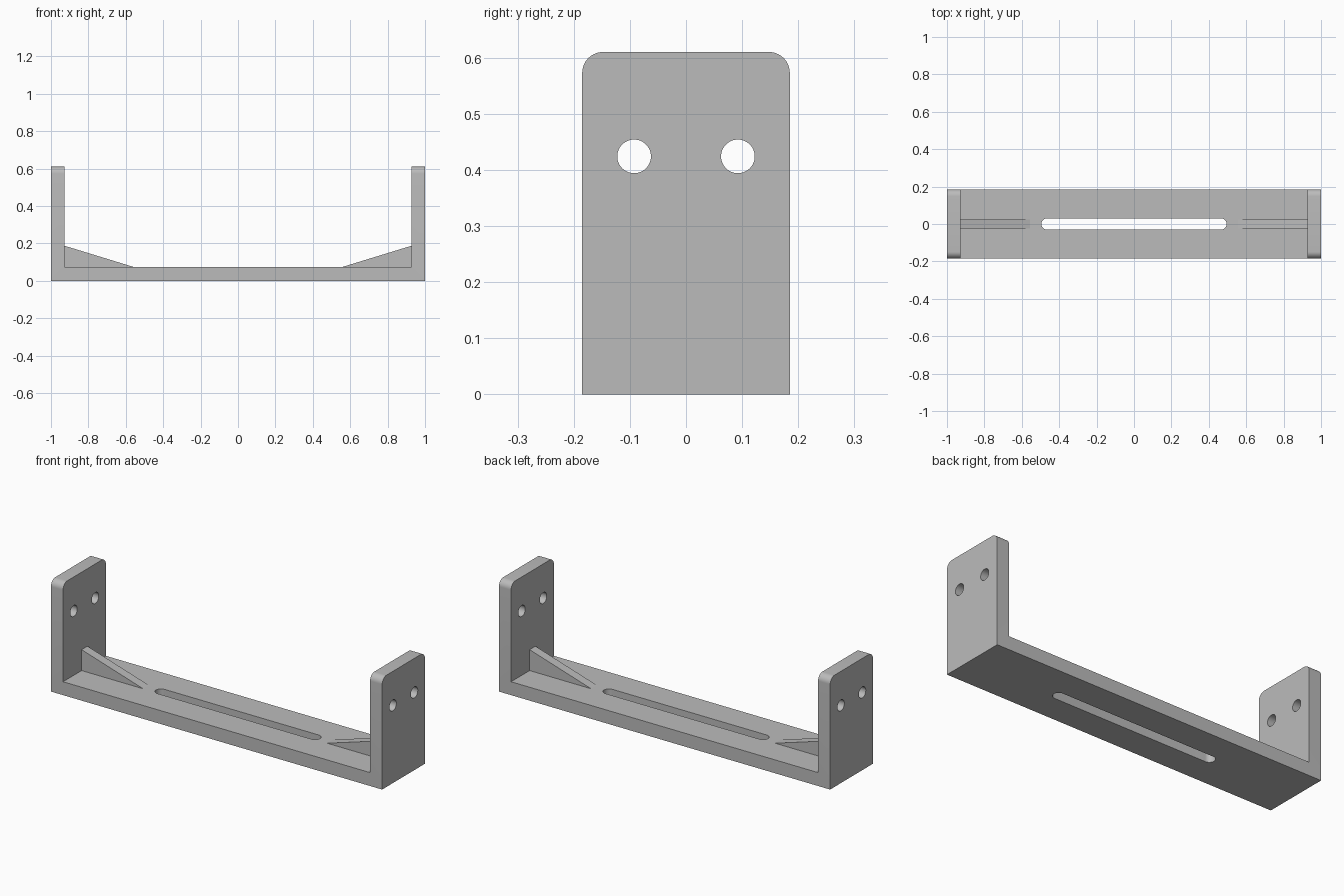
import bpy, bmesh, math
from mathutils import Matrix

if "Cube" in bpy.data.objects:
    bpy.data.objects.remove(bpy.data.objects["Cube"], do_unlink=True)

HALF_LENGTH, HALF_DEPTH, HEIGHT, WALL = 1.0, 0.185, 0.61, 0.073
INNER = HALF_LENGTH - WALL
CORNER, HOLE_R, HOLE_Y, HOLE_Z = 0.037, 0.03, 0.0925, 0.424
SLOT_X, SLOT_R = 0.495, 0.03

grey = bpy.data.materials.new("grey plastic")
grey.use_nodes = True
colour = (0.5, 0.5, 0.5, 1)
grey.diffuse_color = colour
grey.node_tree.nodes["Principled BSDF"].inputs["Base Color"].default_value = colour


def prism(name, outline, start, depth):
    """Extrude a flat outline of 3D points along the depth vector."""
    bm = bmesh.new()
    face = bm.faces.new([bm.verts.new(p) for p in outline])
    new = bmesh.ops.extrude_face_region(bm, geom=[face])["geom"]
    bmesh.ops.translate(bm, vec=depth, verts=[g for g in new if isinstance(g, bmesh.types.BMVert)])
    bmesh.ops.translate(bm, vec=start, verts=bm.verts)
    bmesh.ops.recalc_face_normals(bm, faces=bm.faces)
    return finish(name, bm)


def finish(name, bm):
    mesh = bpy.data.meshes.new(name)
    bm.to_mesh(mesh)
    bm.free()
    mesh.materials.append(grey)
    obj = bpy.data.objects.new(name, mesh)
    bpy.context.collection.objects.link(obj)
    return obj


def activate(obj):
    bpy.ops.object.select_all(action="DESELECT")
    obj.select_set(True)
    bpy.context.view_layer.objects.active = obj


def cut(obj, cutter):
    activate(obj)
    mod = obj.modifiers.new("cut", "BOOLEAN")
    mod.operation, mod.solver, mod.object = "DIFFERENCE", "EXACT", cutter
    bpy.ops.object.modifier_apply(modifier=mod.name)
    bpy.data.objects.remove(cutter, do_unlink=True)


# U-shaped bracket from its front profile
L, I, H, W = HALF_LENGTH, INNER, HEIGHT, WALL
profile = [(-L, 0), (L, 0), (L, H), (I, H), (I, W), (-I, W), (-I, H), (-L, H)]
bracket = prism("bracket", [(x, 0, z) for x, z in profile],
                (0, -HALF_DEPTH, 0), (0, 2 * HALF_DEPTH, 0))

# Rounded top corners of both uprights
bm = bmesh.new()
bm.from_mesh(bracket.data)
edges = [e for e in bm.edges
         if all(v.co.z > H - 0.001 for v in e.verts)
         and abs(e.verts[0].co.y - e.verts[1].co.y) < 0.001]
bmesh.ops.bevel(bm, geom=edges, offset=CORNER, segments=10, profile=0.5, affect="EDGES")
bm.to_mesh(bracket.data)
bm.free()

# Pair of screw holes through both uprights
for y in (-HOLE_Y, HOLE_Y):
    bm = bmesh.new()
    place = Matrix.Translation((0, y, HOLE_Z)) @ Matrix.Rotation(math.pi / 2, 4, "Y")
    bmesh.ops.create_cone(bm, cap_ends=True, segments=48, radius1=HOLE_R, radius2=HOLE_R,
                          depth=3, matrix=place)
    cut(bracket, finish("hole_cutter", bm))

# Long round-ended slot in the base
ends = []
for side in (1, -1):
    for i in range(17):
        a = -math.pi / 2 + math.pi * i / 16
        ends.append((side * (SLOT_X - SLOT_R + SLOT_R * math.cos(a)),
                     side * SLOT_R * math.sin(a), 0))
cut(bracket, prism("slot_cutter", ends, (0, 0, -0.1), (0, 0, 0.3)))

# Triangular stiffening ribs between base and uprights
ribs = []
for name, s in (("left_rib", 1), ("right_rib", -1)):
    tri = [(s * I, 0, W), (s * I, 0, 0.187), (s * 0.555, 0, W)]
    ribs.append(prism(name, tri, (0, -0.025, 0), (0, 0.05, 0)))

# Smooth the curved walls, keep the edges sharp
for obj in [bracket] + ribs:
    activate(obj)
    bpy.ops.object.shade_smooth_by_angle(angle=math.radians(30))
